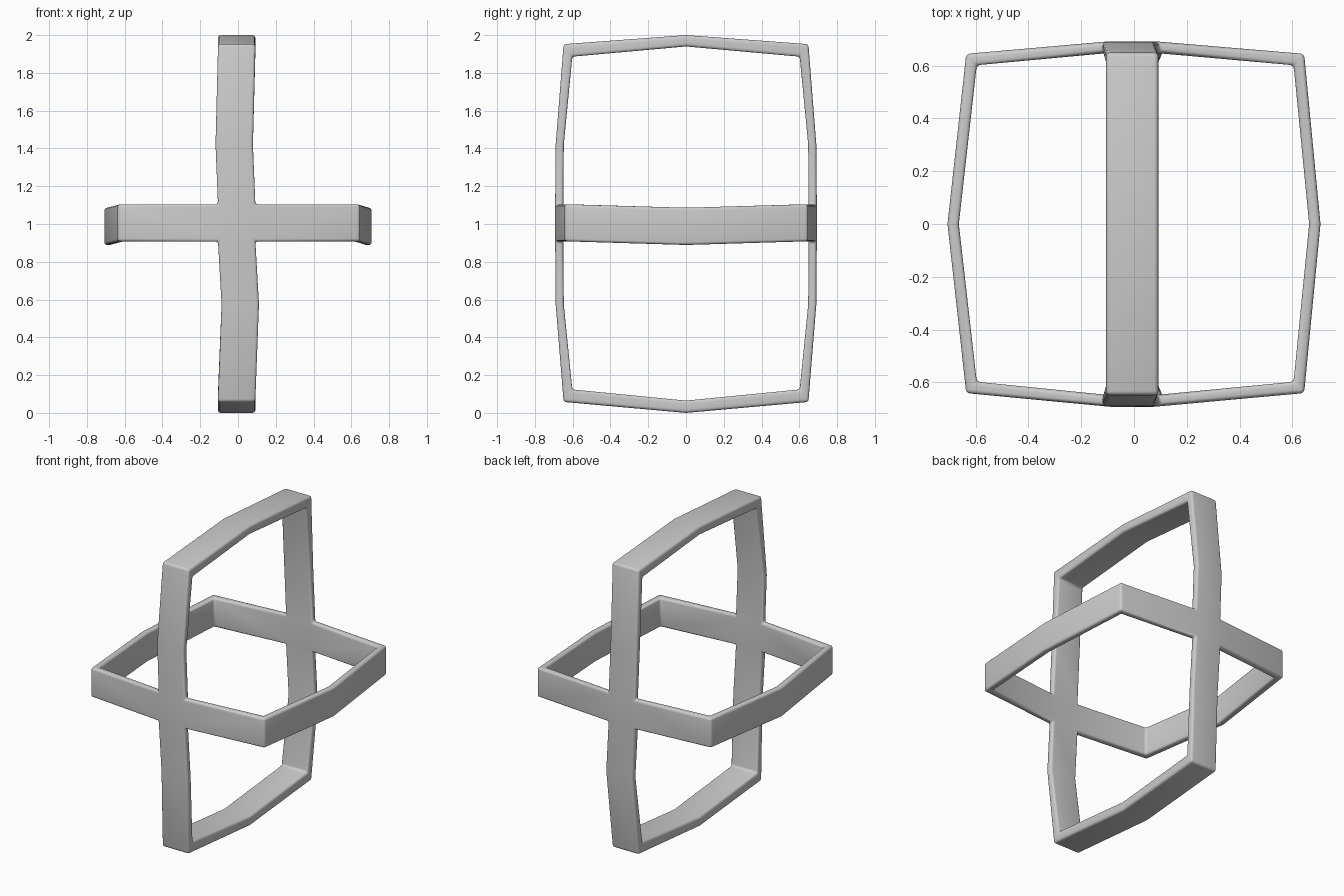
import bpy
import bmesh
from math import radians

if "Cube" in bpy.data.objects:
    bpy.data.objects.remove(bpy.data.objects["Cube"])

HALF = 0.099            # half of the band width
bm = bmesh.new()


def band(sections, closed=False):
    """Skin a strip; a section is (outer a, outer b, inner b, inner a)."""
    rings = [[bm.verts.new(p) for p in s[:4]] for s in sections]
    count = len(rings)
    for i in range(count if closed else count - 1):
        j = (i + 1) % count
        junction = sections[i][4] and sections[j][4] and \
            sections[i][0][1] * sections[j][0][1] > 0
        for k in range(4):
            # leave the side walls open where the other hoop joins
            if junction and k in (1, 3):
                continue
            m = (k + 1) % 4
            bm.faces.new((rings[i][k], rings[i][m], rings[j][m], rings[j][k]))


def upright(xc, yo, zo, yi, zi, joint=False):
    a, b = xc - HALF, xc + HALF
    return ((a, yo, zo), (b, yo, zo), (b, yi, zi), (a, yi, zi), joint)


def level(xo, yo, xi, yi, z0, z1):
    return ((xo, yo, z0), (xo, yo, z1), (xi, yi, z1), (xi, yi, z0), False)


# Upright hoop: half profile from top to bottom, then mirrored in y
ZB, ZT, XC = 0.908, 1.104, -0.007
YO, YI = 0.692, 0.648
half = [
    (XC, 0.648, 1.952, 0.602, 1.886),
    (-0.020, 0.690, 1.42, 0.647, 1.42),
    (XC, YO, ZT, YI, ZT, True),
    (XC, YO, ZB, YI, ZB, True),
    (0.012, 0.690, 0.575, 0.647, 0.575),
    (XC, 0.648, 0.058, 0.602, 0.124),
]
front = [upright(x, -yo, zo, -yi, zi, *j) for x, yo, zo, yi, zi, *j in half]
back = [upright(x, yo, zo, yi, zi, *j) for x, yo, zo, yi, zi, *j in half]
top = upright(XC, 0, 2.0, 0, 1.94)
bottom = upright(XC, 0, 0.0, 0, 0.065)
band([top] + front + [bottom] + back[::-1], closed=True)

# Level hoop: two side pieces joining the upright hoop front and back
for s, cx in ((-1, 0.636), (1, 0.645)):
    ex = XC + s * HALF
    band([
        level(ex, -YO, ex, -YI, ZB, ZT),
        level(s * cx, -0.641, s * (cx - 0.04), -0.598, ZB, ZT),
        level(s * 0.707, 0, s * 0.664, 0, 0.889, 1.086),
        level(s * cx, 0.645, s * (cx - 0.04), 0.602, ZB, ZT),
        level(ex, YO, ex, YI, ZB, ZT),
    ])

bmesh.ops.remove_doubles(bm, verts=bm.verts, dist=0.0005)
bmesh.ops.recalc_face_normals(bm, faces=bm.faces)
mesh = bpy.data.meshes.new("crossed_hoops")
bm.to_mesh(mesh)
bm.free()
hoops = bpy.data.objects.new("crossed_hoops", mesh)
bpy.context.collection.objects.link(hoops)

# Soft rounded edges
bevel = hoops.modifiers.new("rounded_edges", "BEVEL")
bevel.width = 0.015
bevel.segments = 4
bevel.limit_method = 'ANGLE'
bevel.angle_limit = radians(35)

bpy.context.view_layer.objects.active = hoops
hoops.select_set(True)
bpy.ops.object.modifier_apply(modifier=bevel.name)
bpy.ops.object.shade_smooth_by_angle(angle=radians(40))
